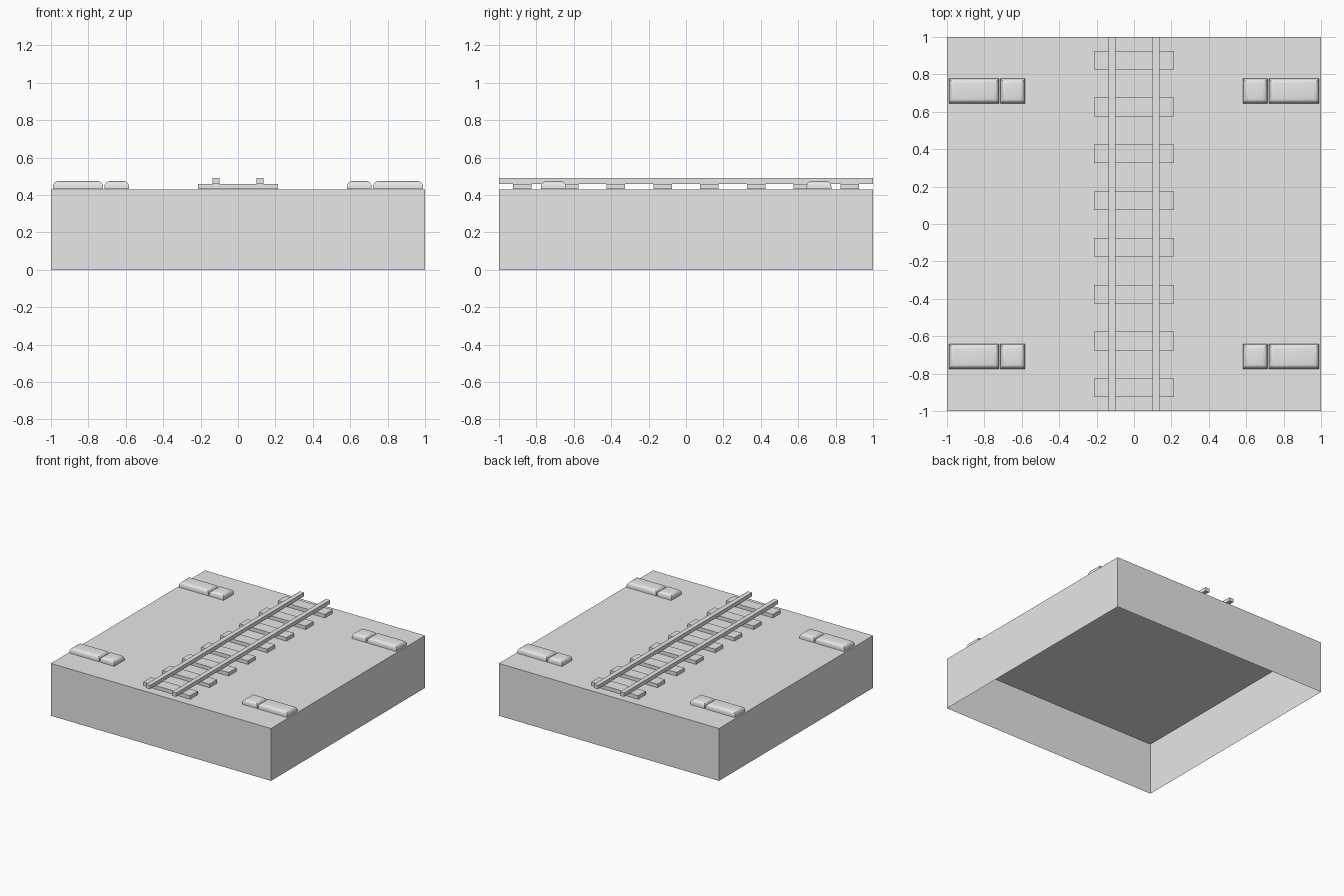
import bpy
import bmesh
import math
from mathutils import Vector

if "Cube" in bpy.data.objects:
    bpy.data.objects.remove(bpy.data.objects["Cube"], do_unlink=True)

grey = bpy.data.materials.new("plain_grey")
grey.use_nodes = True
grey.diffuse_color = (0.8, 0.8, 0.8, 1)
grey.node_tree.nodes["Principled BSDF"].inputs["Base Color"].default_value = (0.8, 0.8, 0.8, 1)

GROUND = 0.43
TIE_TOP = 0.46
RAIL_TOP = 0.49
PAD_TOP = 0.474


def box(name, x, y, z, open_bottom=False, rounding=0):
    """Box spanning the given (low, high) ranges, with optional rounded top edges."""
    bm = bmesh.new()
    bmesh.ops.create_cube(bm, size=1)
    low, high = Vector((x[0], y[0], z[0])), Vector((x[1], y[1], z[1]))
    for v in bm.verts:
        v.co = (low + high) / 2 + v.co * (high - low)
    if open_bottom:
        bottom = [f for f in bm.faces if f.normal.z < -0.5]
        bmesh.ops.delete(bm, geom=bottom, context="FACES_ONLY")
    if rounding:
        top = [e for e in bm.edges if all(v.co.z > high.z - 0.001 for v in e.verts)]
        bmesh.ops.bevel(bm, geom=top, offset=rounding, segments=4,
                        profile=0.5, affect="EDGES")
    mesh = bpy.data.meshes.new(name)
    bm.to_mesh(mesh)
    bm.free()
    mesh.materials.append(grey)
    obj = bpy.data.objects.new(name, mesh)
    bpy.context.collection.objects.link(obj)
    if rounding:
        bpy.ops.object.select_all(action="DESELECT")
        obj.select_set(True)
        bpy.context.view_layer.objects.active = obj
        bpy.ops.object.shade_smooth_by_angle(angle=math.radians(35))
    return obj


# Hollow base, open underneath
box("base", (-1, 1), (-1, 1), (0, GROUND), open_bottom=True)

# Evenly spaced ties across the track
for i in range(8):
    y = -0.875 + 0.25 * i
    box(f"tie_{i + 1}", (-0.213, 0.213), (y - 0.05, y + 0.05), (GROUND + 0.001, TIE_TOP))

# Two rails running the full depth
for side, label in ((1, "left"), (-1, "right")):
    x = side * 0.118
    box(f"{label}_rail", (x - 0.019, x + 0.019), (-1, 1), (TIE_TOP, RAIL_TOP))

# Pairs of rounded blocks near the four corners
for side, label in ((1, "left"), (-1, "right")):
    for y, end in ((-0.708, "front"), (0.711, "back")):
        for name, near, far in (("long_block", 0.722, 0.989), ("short_block", 0.583, 0.714)):
            box(f"{end}_{label}_{name}", sorted((side * near, side * far)),
                (y - 0.066, y + 0.066), (GROUND + 0.001, PAD_TOP), rounding=0.027)
